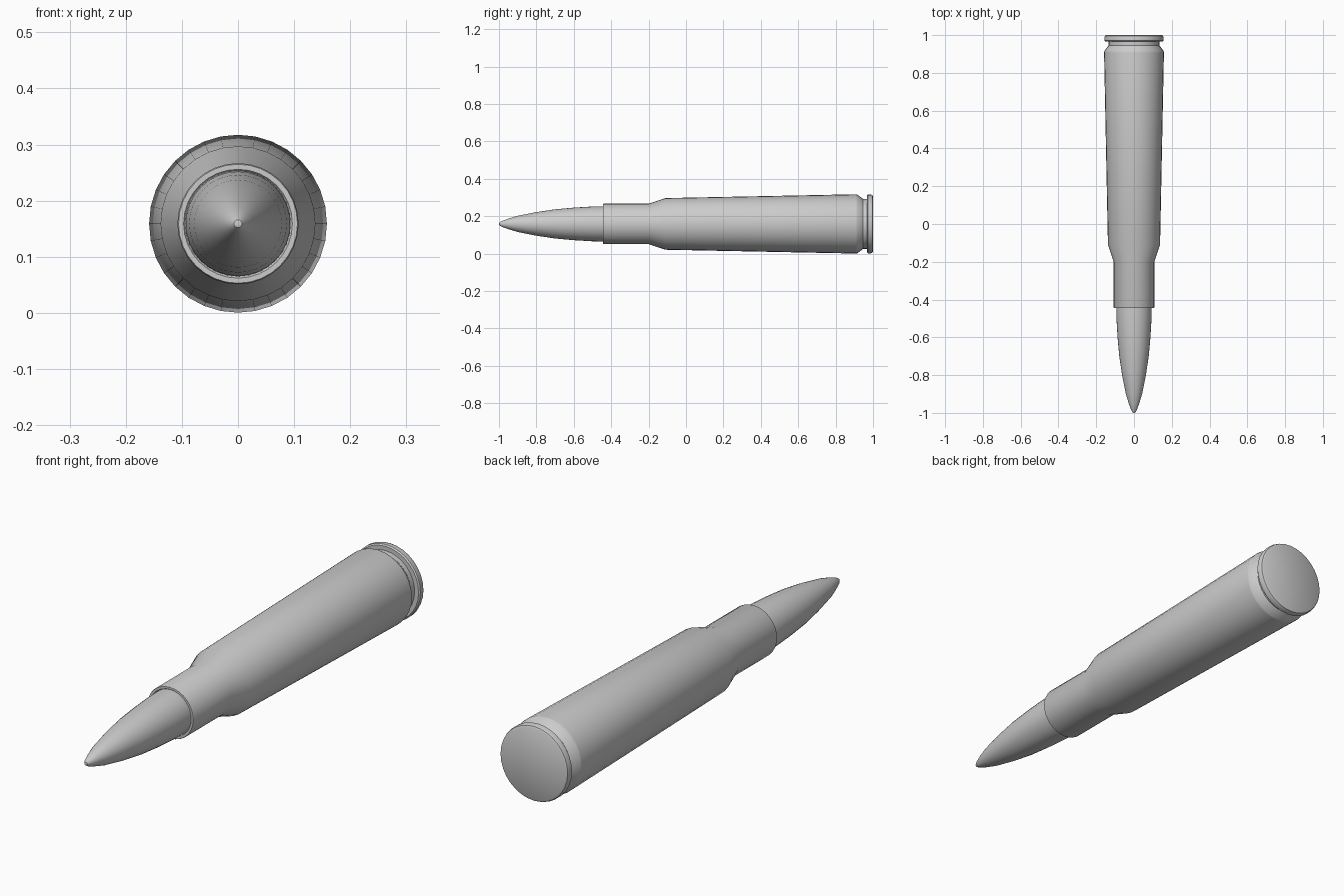
import bpy, bmesh, math
from mathutils import Matrix

if "Cube" in bpy.data.objects:
    bpy.data.objects.remove(bpy.data.objects["Cube"])

SIDES = 32
AXIS_Z = 0.159


def lathe(name, profile):
    """Spin a (y, radius) profile around the long axis."""
    bm = bmesh.new()
    verts = [bm.verts.new((r, y, 0)) for y, r in profile]
    edges = [bm.edges.new(pair) for pair in zip(verts, verts[1:])]
    bmesh.ops.spin(bm, geom=verts + edges, cent=(0, 0, 0), axis=(0, 1, 0),
                   angle=math.tau, steps=SIDES, use_duplicate=False)
    bmesh.ops.remove_doubles(bm, verts=bm.verts, dist=1e-5)
    bmesh.ops.recalc_face_normals(bm, faces=bm.faces)
    bmesh.ops.transform(bm, matrix=Matrix.Translation((0, 0, AXIS_Z)), verts=bm.verts)
    mesh = bpy.data.meshes.new(name)
    bm.to_mesh(mesh)
    bm.free()
    obj = bpy.data.objects.new(name, mesh)
    bpy.context.collection.objects.link(obj)
    bpy.ops.object.select_all(action='DESELECT')
    bpy.context.view_layer.objects.active = obj
    obj.select_set(True)
    bpy.ops.object.shade_smooth_by_angle(angle=math.radians(35))
    return obj


# Pointed projectile, seated a little way into the neck
lathe("projectile", [
    (-1.0, 0), (-0.998, 0.007), (-0.985, 0.015), (-0.95, 0.028), (-0.9, 0.043),
    (-0.8, 0.063), (-0.7, 0.078), (-0.6, 0.087), (-0.5, 0.093), (-0.44, 0.094),
    (-0.42, 0.094), (-0.42, 0)])

# Case: mouth, neck, shoulder, tapered body, extractor groove, rim, base
lathe("case", [
    (-0.44, 0.094), (-0.445, 0.097), (-0.445, 0.106), (-0.44, 0.108),
    (-0.2, 0.108), (-0.11, 0.138), (0.908, 0.1585), (0.916, 0.157),
    (0.946, 0.134), (0.967, 0.134), (0.967, 0.152), (0.972, 0.157),
    (0.988, 0.157), (0.996, 0.154), (1.0, 0.147), (1.0, 0)])
